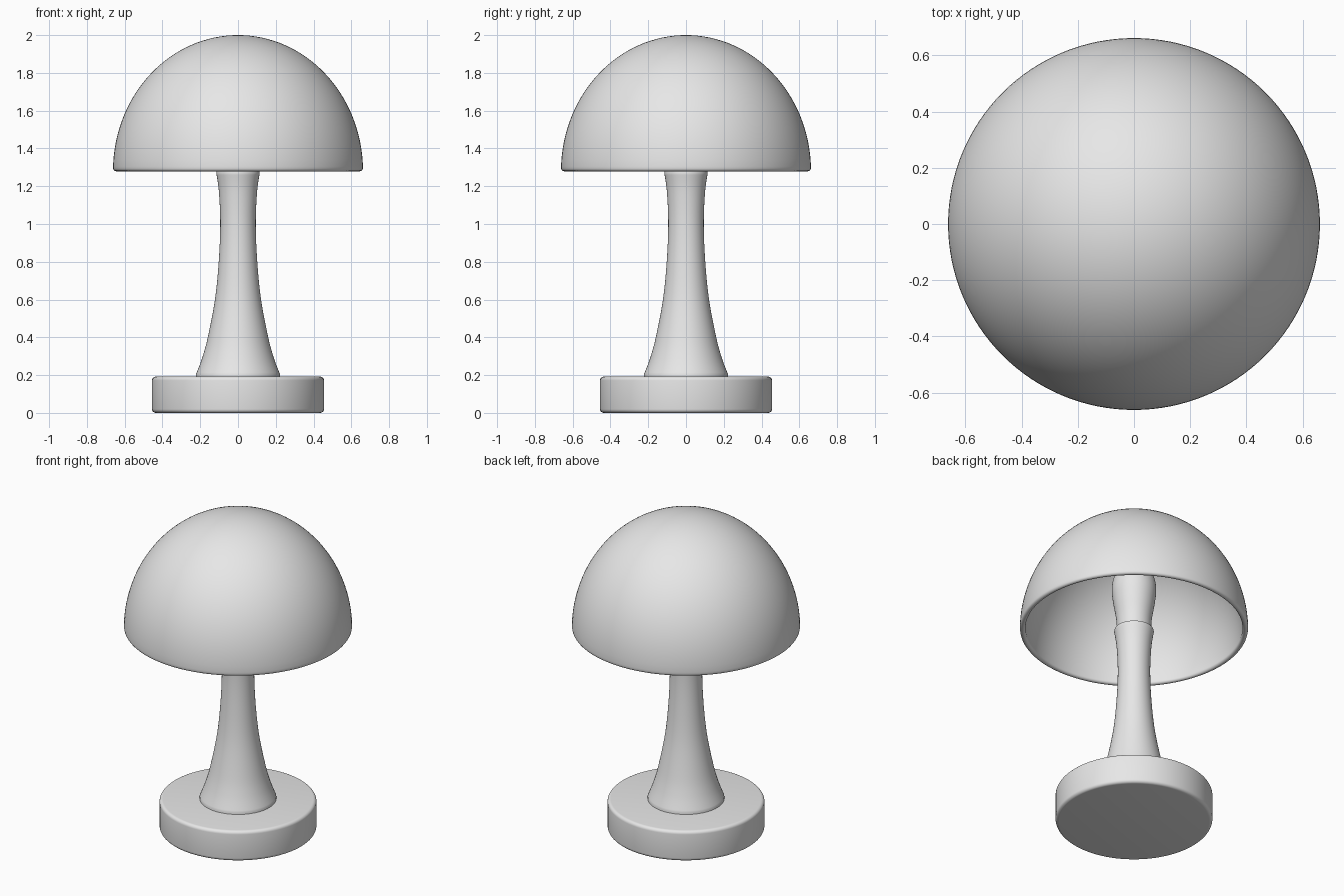
import bpy
import bmesh
from math import pi, cos, sin, radians
from mathutils import Vector

old = bpy.data.objects.get("Cube")
if old:
    bpy.data.objects.remove(old, do_unlink=True)

grey = bpy.data.materials.new("light_grey")
grey.use_nodes = True
color = (0.8, 0.8, 0.8, 1)
grey.diffuse_color = color
grey.node_tree.nodes["Principled BSDF"].inputs["Base Color"].default_value = color


def lathe(name, profile, steps=96):
    """Revolve (radius, height) points around the z axis."""
    bm = bmesh.new()
    verts = [bm.verts.new((r, 0, z)) for r, z in profile]
    edges = [bm.edges.new(pair) for pair in zip(verts, verts[1:])]
    bmesh.ops.spin(bm, geom=verts + edges, cent=(0, 0, 0), axis=(0, 0, 1),
                   angle=2 * pi, steps=steps)
    bmesh.ops.remove_doubles(bm, verts=bm.verts, dist=0.0005)
    bmesh.ops.recalc_face_normals(bm, faces=bm.faces)
    mesh = bpy.data.meshes.new(name)
    bm.to_mesh(mesh)
    bm.free()
    mesh.materials.append(grey)
    obj = bpy.data.objects.new(name, mesh)
    bpy.context.collection.objects.link(obj)
    bpy.ops.object.select_all(action='DESELECT')
    obj.select_set(True)
    bpy.context.view_layer.objects.active = obj
    bpy.ops.object.shade_smooth_by_angle(angle=radians(40))
    return obj


def arc(cx, cz, rx, rz, start, end, count):
    """Points on an elliptical arc, angles in degrees."""
    angles = [radians(start + (end - start) * i / count) for i in range(count + 1)]
    return [(cx + rx * cos(a), cz + rz * sin(a)) for a in angles]


def smooth(points, count=6):
    """Catmull-Rom curve through the points."""
    p = [Vector(q) for q in [points[0]] + points + [points[-1]]]
    out = []
    for a, b, c, d in zip(p, p[1:], p[2:], p[3:]):
        for i in range(count):
            t = i / count
            out.append(tuple(b + t * 0.5 * (c - a)
                             + t * t * (a - 2.5 * b + 2 * c - 0.5 * d)
                             + t ** 3 * (1.5 * b - 0.5 * a - 1.5 * c + 0.5 * d)))
    return out + [points[-1]]


# Base: thick disc with rounded edges
lathe("base", [(0, 0)] + arc(0.435, 0.02, 0.02, 0.02, -90, 0, 5)
      + arc(0.435, 0.172, 0.02, 0.02, 0, 90, 5) + [(0, 0.192)])

# Stem: flared column with a slightly wider top
stem = smooth([(0.222, 0.205), (0.19, 0.29), (0.16, 0.4), (0.122, 0.6),
               (0.102, 0.8), (0.094, 1.0), (0.101, 1.17), (0.115, 1.27)])
lathe("stem", [(0, 0.185), (0.222, 0.185)] + stem
      + [(0.112, 1.28), (0.09, 1.28), (0, 1.28)], 64)

# Bulb: narrow neck swelling into a round top
lathe("bulb", smooth([(0.098, 1.27), (0.104, 1.36), (0.12, 1.46), (0.129, 1.55),
                      (0.115, 1.63), (0.07, 1.69), (0, 1.71)]), 48)

# Shade: hollow dome with a rounded rim
outer = arc(0, 1.28, 0.662, 0.72, 90, 2, 32)
rim = arc(0.645, 1.295, 0.016, 0.016, 0, -180, 8)
inner = arc(0, 1.28, 0.63, 0.692, 2, 90, 32)
lathe("shade", outer + rim + inner, 128)
